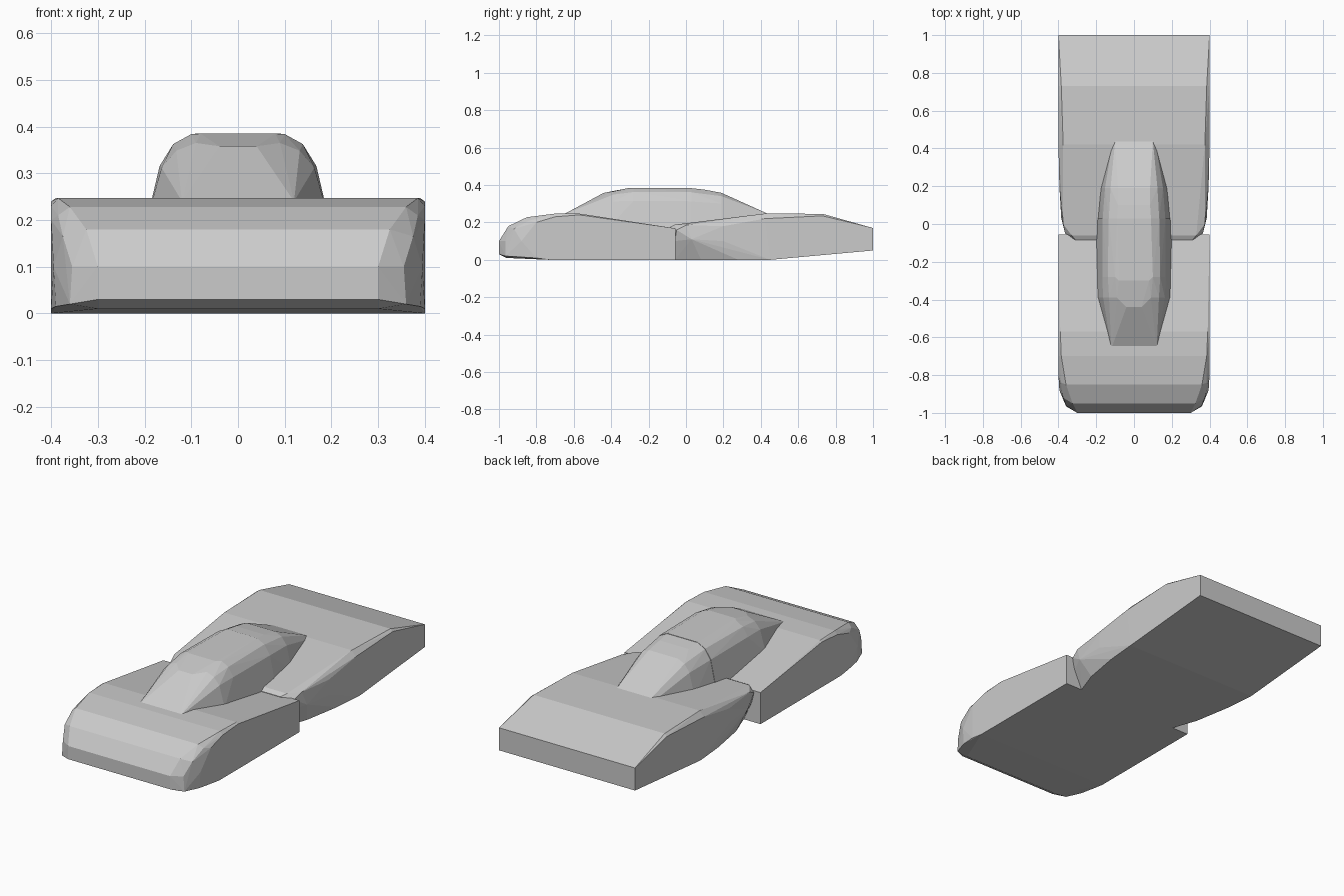
import bpy, bmesh

if "Cube" in bpy.data.objects:
    bpy.data.objects.remove(bpy.data.objects["Cube"])

grey = bpy.data.materials.new("light_grey")
grey.diffuse_color = (0.6, 0.6, 0.6, 1)
grey.use_nodes = True
grey.node_tree.nodes["Principled BSDF"].inputs["Base Color"].default_value = grey.diffuse_color


def hull(name, points):
    """Convex flat-sided part from the points of its right half, mirrored in x."""
    bm = bmesh.new()
    for x, y, z in points:
        for side in (1, -1):
            bm.verts.new((side * x, y, z))
    res = bmesh.ops.convex_hull(bm, input=bm.verts[:])
    junk = {e for e in res["geom_interior"] + res["geom_unused"]
            if isinstance(e, bmesh.types.BMVert) and e.is_valid}
    bmesh.ops.delete(bm, geom=list(junk), context="VERTS")
    bmesh.ops.dissolve_limit(bm, angle_limit=0.02, verts=bm.verts[:], edges=bm.edges[:])
    bmesh.ops.recalc_face_normals(bm, faces=bm.faces[:])
    mesh = bpy.data.meshes.new(name)
    bm.to_mesh(mesh)
    bm.free()
    mesh.materials.append(grey)
    obj = bpy.data.objects.new(name, mesh)
    bpy.context.collection.objects.link(obj)
    return obj


def section(y, base_x, base_z, top_z, top_x):
    """Half cross-section of the canopy: sloping wall and rounded shoulder."""
    h, w = top_z - base_z, base_x - top_x
    return [(base_x, y, base_z), (base_x - 0.30 * w, y, base_z + 0.68 * h),
            (base_x - 0.60 * w, y, base_z + 0.90 * h), (top_x, y, top_z)]


# front body: rounded nose, square tail
hull("front_body", [
    (.30, -1, .03), (.30, -1, .10), (.30, -.96, .01),
    (.36, -.965, .02), (.355, -.965, .10), (.325, -.95, .18),
    (.375, -.92, .165), (.39, -.88, .015), (.395, -.88, .10),
    (.36, -.85, .228), (.385, -.84, .21), (.40, -.80, .01), (.40, -.80, .20),
    (.385, -.70, .247), (.40, -.70, .23), (.39, -.57, .247), (.40, -.57, .24),
    (.40, -.73, 0), (.40, -.055, 0), (.40, -.055, .168)])

# rear body: rounded front end, square cut tail
hull("rear_body", [
    (.40, 1, .05), (.40, 1, .17), (.385, .73, .246), (.40, .73, .235),
    (.375, .42, .247), (.40, .42, .22), (.40, .45, 0), (.395, .20, .10),
    (.395, .20, .18), (.385, .28, 0), (.35, .08, 0), (.30, -.06, 0),
    (.385, .03, .11), (.375, .0, .185), (.365, -.05, .16),
    (.33, -.06, .188), (.31, -.085, .175), (.31, -.085, .15),
    (.345, -.06, .10)])

# canopy front half, with the sloping windscreen
hull("front_canopy",
     [(.12, -.66, .24), (.13, -.66, .15)]
     + section(-.39, .195, .20, .365, .09)
     + [(.04, -.44, .358), (.08, -.30, .385), (.20, -.39, .15)]
     + section(-.28, .197, .17, .384, .10)
     + section(.03, .20, .16, .385, .09)
     + [(.20, .03, .12)])

# canopy rear half, tapering to the tail
hull("rear_canopy",
     section(.03, .198, .16, .383, .09)
     + [(.198, .03, .12)]
     + section(.19, .183, .18, .358, .085)
     + [(.085, .10, .375), (.18, .20, .15)]
     + [(.10, .44, .245), (.115, .42, .235), (.11, .44, .15)])
